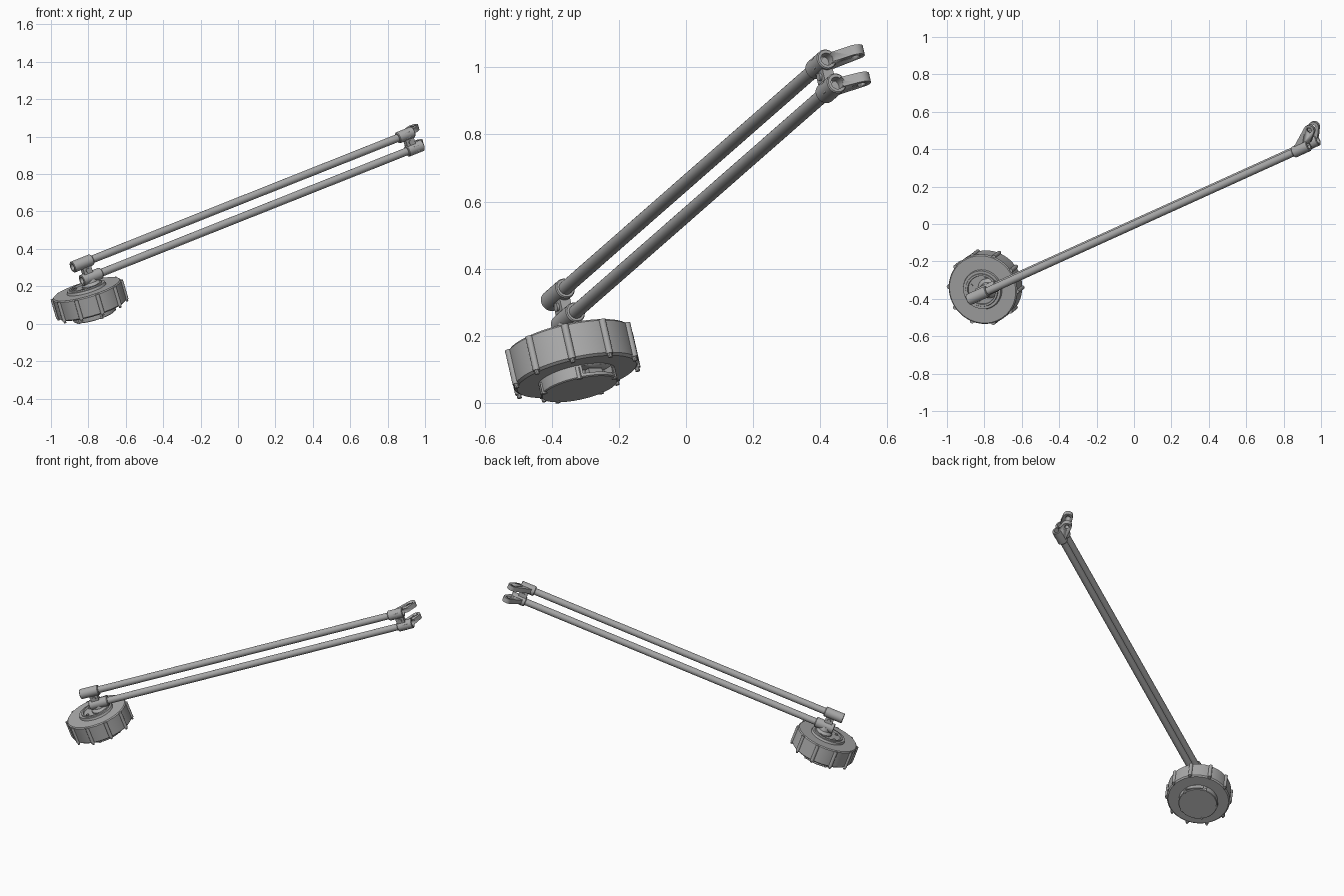
import bpy
import bmesh
from math import radians, cos, sin, tau
from mathutils import Matrix, Vector

cube = bpy.data.objects.get("Cube")
if cube:
    bpy.data.objects.remove(cube, do_unlink=True)

# One grey for the whole assembly
grey = bpy.data.materials.new("machined_grey")
grey.use_nodes = True
COLOUR = (0.4, 0.4, 0.4, 1)
grey.diffuse_color = COLOUR
grey.node_tree.nodes["Principled BSDF"].inputs["Base Color"].default_value = COLOUR

# Arm frame: x runs along the rods, z points away from the motor
ARM = (Matrix.Translation((0, 0, 0.608)) @ Matrix.Rotation(radians(24.4), 4, 'Z')
       @ Matrix.Rotation(radians(-19.9), 4, 'Y') @ Matrix.Rotation(0.08, 4, 'X'))
MOTOR = ARM @ Matrix.Translation((-0.973, 0.008, -0.098))
ALONG = Matrix.Rotation(radians(90), 4, 'Y')   # turns a lathe axis onto x
HALF_GAP = 0.0435
LOWER_SHIFT = 0.03


def finish(name, bm, matrix):
    bmesh.ops.remove_doubles(bm, verts=bm.verts, dist=1e-5)
    bmesh.ops.recalc_face_normals(bm, faces=bm.faces)
    mesh = bpy.data.meshes.new(name)
    bm.to_mesh(mesh)
    bm.free()
    mesh.materials.append(grey)
    obj = bpy.data.objects.new(name, mesh)
    obj.matrix_world = matrix
    bpy.context.collection.objects.link(obj)
    bpy.ops.object.select_all(action='DESELECT')
    obj.select_set(True)
    bpy.context.view_layer.objects.active = obj
    bpy.ops.object.shade_smooth_by_angle(angle=radians(30))
    return obj


def lathe(name, profile, matrix, steps=32):
    """Turn a (radius, height) profile about z."""
    bm = bmesh.new()
    verts = [bm.verts.new((r, 0, z)) for r, z in profile]
    edges = [bm.edges.new(pair) for pair in zip(verts, verts[1:])]
    bmesh.ops.spin(bm, geom=verts + edges, cent=(0, 0, 0), axis=(0, 0, 1),
                   angle=tau, steps=steps, use_merge=True)
    return finish(name, bm, matrix)


def rod(name, radius, low, high, matrix, steps=24):
    return lathe(name, [(0, low), (radius, low), (radius, high), (0, high)], matrix, steps)


def box(name, size, matrix):
    bm = bmesh.new()
    bmesh.ops.create_cube(bm, size=1, matrix=Matrix.Diagonal((*size, 1)))
    return finish(name, bm, matrix)


def hull_plate(name, circles, thickness, matrix):
    """Plate wrapped around circles given as (x, y, radius)."""
    bm = bmesh.new()
    for x, y, r in circles:
        for i in range(24):
            a = tau * i / 24
            for z in (-thickness / 2, thickness / 2):
                bm.verts.new((x + r * cos(a), y + r * sin(a), z))
    hull = bmesh.ops.convex_hull(bm, input=bm.verts)
    bmesh.ops.delete(bm, geom=list({v for v in hull["geom_interior"]
                                    if isinstance(v, bmesh.types.BMVert)}), context='VERTS')
    bmesh.ops.dissolve_limit(bm, angle_limit=0.01, verts=bm.verts, edges=bm.edges)
    return finish(name, bm, matrix)


def cut(target, cutter):
    mod = target.modifiers.new("cut", 'BOOLEAN')
    mod.operation = 'DIFFERENCE'
    mod.solver = 'EXACT'
    mod.object = cutter
    bpy.ops.object.select_all(action='DESELECT')
    target.select_set(True)
    bpy.context.view_layer.objects.active = target
    bpy.context.view_layer.update()
    # Cut first in the stack, before the smoothing
    bpy.ops.object.modifier_move_to_index(modifier="cut", index=0)
    bpy.ops.object.modifier_apply(modifier="cut")
    bpy.data.objects.remove(cutter, do_unlink=True)


def polar(radius, angle, z=0):
    return Matrix.Translation((radius * cos(angle), radius * sin(angle), z))


# Motor drum with bevelled rims and a raised output ring on top
lathe("motor_drum", [(0, -0.115), (0.182, -0.115), (0.19, -0.108), (0.19, -0.006),
                     (0.184, 0), (0.108, 0), (0.104, 0.014), (0.09, 0.014),
                     (0.088, 0.02), (0.078, 0.02), (0.076, 0.01), (0, 0.01)], MOTOR, 64)

# Clamp ribs and bolts spaced round the drum
for i in range(10):
    spot = polar(0.19, tau * i / 10 + 0.15)
    rod(f"drum_rib_{i + 1}", 0.011, -0.112, -0.004, MOTOR @ spot, 14)
    rod(f"drum_bolt_{i + 1}", 0.007, -0.124, -0.11, MOTOR @ spot, 10)

# Lower hub with its connector opening
hub = lathe("motor_hub", [(0, -0.112), (0.117, -0.112), (0.117, -0.151),
                          (0.114, -0.154), (0, -0.154)], MOTOR, 48)
SIDE = Matrix.Rotation(0.2, 4, 'Z')
cut(hub, box("opening_cutter", (0.07, 0.11, 0.024),
             MOTOR @ SIDE @ Matrix.Translation((0.1, 0, -0.13))))
box("connector", (0.02, 0.05, 0.014), MOTOR @ SIDE @ Matrix.Translation((0.085, 0, -0.13)))
for i in range(5):
    rod(f"hub_screw_{i + 1}", 0.008, -0.156, -0.12,
        MOTOR @ polar(0.112, tau * i / 5 + 0.85), 12)

# Output flange screws and the pedestal carrying the lower rod
for i in range(4):
    rod(f"flange_screw_{i + 1}", 0.009, 0.009, 0.017,
        MOTOR @ polar(0.063, tau * i / 4 + 0.78), 12)
lathe("pedestal", [(0, 0.005), (0.056, 0.005), (0.054, 0.016), (0.036, 0.03),
                   (0.03, 0.055), (0, 0.055)],
      MOTOR @ Matrix.Translation((0.035, -0.005, 0)))

# Two parallel rods with open-ended sockets and eyelet ears
for side, z, shift in (("upper", HALF_GAP, 0), ("lower", -HALF_GAP, LOWER_SHIFT)):
    line = ARM @ Matrix.Translation((shift, 0, z))
    rod(f"{side}_rod", 0.021, -0.96, 1.05, line @ ALONG)
    for end, start, length, facing in (("base", -0.9, 0.12, -1), ("tip", 1.01, 0.095, 1)):
        depth = length - 0.03
        socket = line @ Matrix.Translation((start, 0, 0)) @ Matrix.Rotation(
            radians(90 * facing), 4, 'Y')
        lathe(f"{side}_{end}_socket",
              [(0, 0), (0.028, 0), (0.031, 0.004), (0.031, length - 0.003),
               (0.028, length), (0.019, length), (0.019, depth), (0, depth)], socket)
    ear_x, ear_y = 1.147 - shift, 0.073
    ear = hull_plate(f"{side}_tip_ear", [(1.045, 0.002, 0.029), (1.07, 0.0, 0.029),
                                         (ear_x, ear_y, 0.029)], 0.03, line)
    cut(ear, rod("eyelet_cutter", 0.013, -0.05, 0.05,
                 line @ Matrix.Translation((ear_x, ear_y, 0))))
    # Keep the socket bore open where the ear wraps it
    cut(ear, rod("bore_cutter", 0.0195, 1.075, 1.16, line @ ALONG))

# Spacer links joining each pair of sockets, with a cross pin
for end, x in (("base", -0.945), ("tip", 1.07)):
    spot = ARM @ Matrix.Translation((x, 0, 0))
    box(f"{end}_link", (0.05, 0.034, 0.05), spot)
    rod(f"{end}_link_pin", 0.012, -0.024, 0.024, spot @ Matrix.Rotation(radians(90), 4, 'X'))
